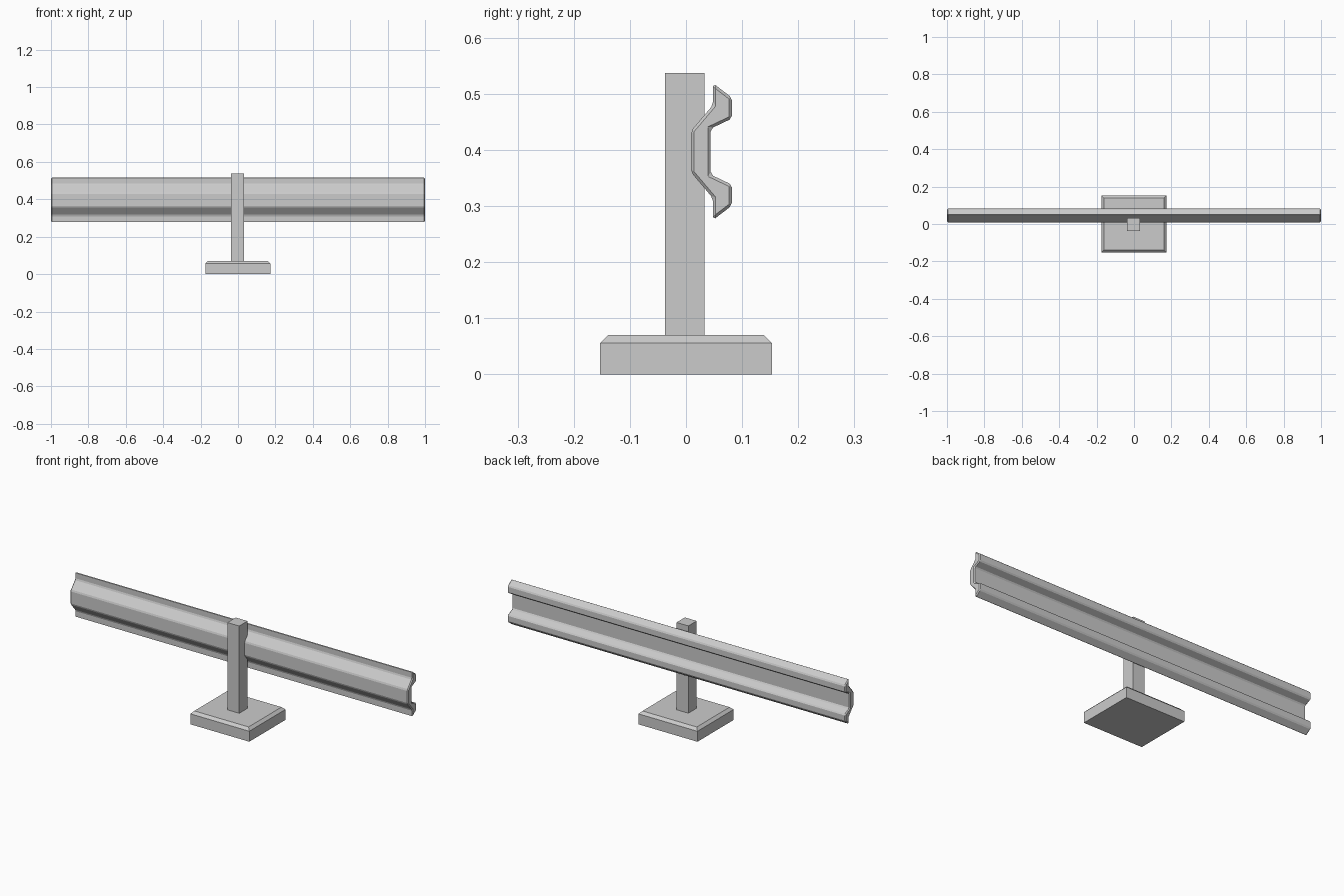
import bpy, bmesh

if "Cube" in bpy.data.objects:
    bpy.data.objects.remove(bpy.data.objects["Cube"])


def make_object(name, bm):
    bmesh.ops.recalc_face_normals(bm, faces=bm.faces)
    mesh = bpy.data.meshes.new(name)
    bm.to_mesh(mesh)
    bm.free()
    obj = bpy.data.objects.new(name, mesh)
    bpy.context.collection.objects.link(obj)
    return obj


def make_box(bm, lo, hi):
    cube = bmesh.ops.create_cube(bm, size=1)
    for v in cube["verts"]:
        v.co = [lo[i] + (v.co[i] + 0.5) * (hi[i] - lo[i]) for i in range(3)]


# base plate: chamfered around the top rim only
bm = bmesh.new()
make_box(bm, (-0.175, -0.153, 0), (0.174, 0.153, 0.07))
rim = [e for e in bm.edges if all(v.co.z > 0.06 for v in e.verts)]
bmesh.ops.bevel(bm, geom=rim, offset=0.014, segments=1, affect='EDGES')
make_object("base_plate", bm)

# square post
bm = bmesh.new()
make_box(bm, (-0.037, -0.037, 0.06), (0.033, 0.033, 0.537))
make_object("post", bm)

# guard rail: upper half of the (y, z offset) section, mirrored about its centre line
half = [(0.009, 0.037), (0.048, 0.083), (0.048, 0.122),
        (0.082, 0.096), (0.082, 0.059), (0.044, 0.041)]
section = half + [(y, -z) for y, z in reversed(half)]
bm = bmesh.new()
end = bm.faces.new([bm.verts.new((-1, y, 0.397 + z)) for y, z in section])
ext = bmesh.ops.extrude_face_region(bm, geom=[end], use_keep_orig=True)
for v in ext["geom"]:
    if isinstance(v, bmesh.types.BMVert):
        v.co.x = 1
rail = make_object("guard_rail", bm)
bevel = rail.modifiers.new("edge_bevel", 'BEVEL')
bevel.width = 0.005
bevel.segments = 1
bevel.limit_method = 'ANGLE'
bevel.angle_limit = 0.5
